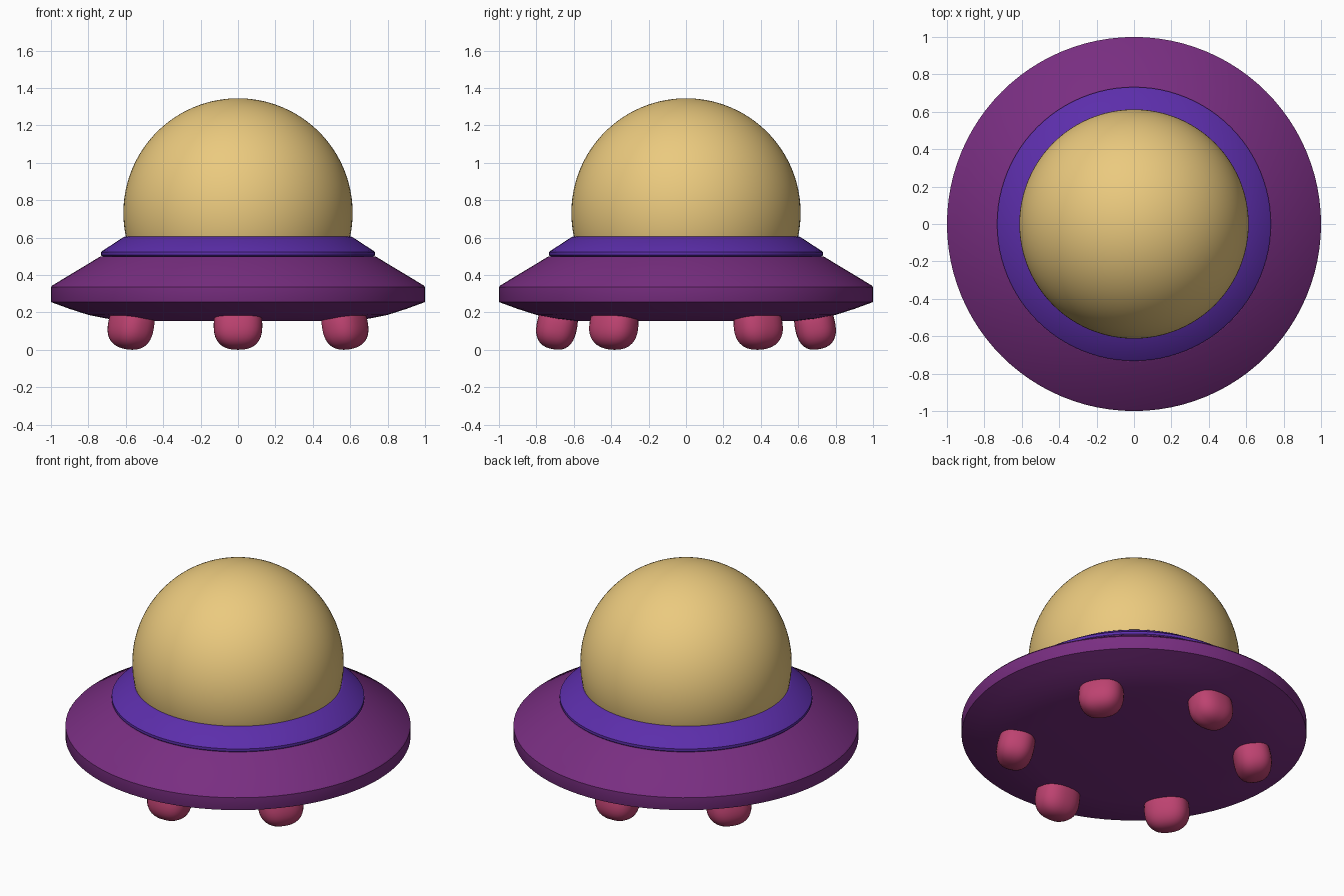
import bpy, bmesh, math

if "Cube" in bpy.data.objects:
    bpy.data.objects.remove(bpy.data.objects["Cube"])


def material(name, rgb):
    m = bpy.data.materials.new(name)
    m.diffuse_color = (*rgb, 1)
    m.use_nodes = True
    m.node_tree.nodes["Principled BSDF"].inputs["Base Color"].default_value = m.diffuse_color
    return m


def finish(bm, name, mat, angle):
    bmesh.ops.recalc_face_normals(bm, faces=bm.faces)
    me = bpy.data.meshes.new(name)
    bm.to_mesh(me)
    bm.free()
    ob = bpy.data.objects.new(name, me)
    bpy.context.collection.objects.link(ob)
    me.materials.append(mat)
    bpy.ops.object.select_all(action='DESELECT')
    ob.select_set(True)
    bpy.context.view_layer.objects.active = ob
    bpy.ops.object.shade_smooth_by_angle(angle=math.radians(angle))
    return ob


def lathe(name, profile, mat, angle=25, steps=96):
    # Revolve an (r, z) profile around the z axis
    bm = bmesh.new()
    vs = [bm.verts.new((r, 0, z)) for r, z in profile]
    es = [bm.edges.new(p) for p in zip(vs, vs[1:])]
    bmesh.ops.spin(bm, geom=vs + es, cent=(0, 0, 0), axis=(0, 0, 1),
                   angle=math.tau, steps=steps, use_merge=True)
    bmesh.ops.remove_doubles(bm, verts=bm.verts, dist=1e-4)
    return finish(bm, name, mat, angle)


def foot(name, angle, mat):
    # Squarish rounded pod, leaning outward at the bottom
    bm = bmesh.new()
    bmesh.ops.create_uvsphere(bm, u_segments=32, v_segments=20, radius=1)
    p = 2.5
    for v in bm.verts:
        k = sum(abs(c) ** p for c in v.co) ** (-1 / p)
        v.co = v.co * k
        v.co.x *= 0.108
        v.co.y *= 0.13
        v.co.z *= 0.128
    ob = finish(bm, name, mat, 60)
    ob.location = (0.69 * math.cos(angle), 0.69 * math.sin(angle), 0.13)
    ob.rotation_euler = (0, -0.2, angle)


purple = material("hull_purple", (0.19, 0.027, 0.22))
violet = material("ring_violet", (0.107, 0.027, 0.406))
gold = material("dome_gold", (0.83, 0.59, 0.21))
pink = material("foot_pink", (0.51, 0.055, 0.163))

# Saucer hull
lathe("saucer_hull", [(0, 0.155), (0.6, 0.155), (0.7, 0.167), (0.8, 0.187),
                      (0.9, 0.219), (0.998, 0.255), (1.0, 0.26), (1.0, 0.335),
                      (0.992, 0.345), (0.735, 0.5), (0, 0.5)], purple)

# Collar ring between hull and dome
lathe("collar_ring", [(0.6, 0.5), (0.725, 0.5), (0.732, 0.506), (0.732, 0.522),
                      (0.724, 0.53), (0.612, 0.603), (0.604, 0.606),
                      (0.59, 0.606)], violet)

# Dome: sphere section cut off where it meets the collar
R, cz = 0.613, 0.732
low = math.asin((0.59 - cz) / R)
lathe("dome", [(R * math.cos(a), cz + R * math.sin(a)) for a in
               (low + (math.pi / 2 - low) * i / 40 for i in range(41))], gold)

# Six feet around the underside
for i, deg in enumerate((34, 90, 146, 214, 270, 326)):
    foot(f"foot_{i + 1}", math.radians(deg), pink)
